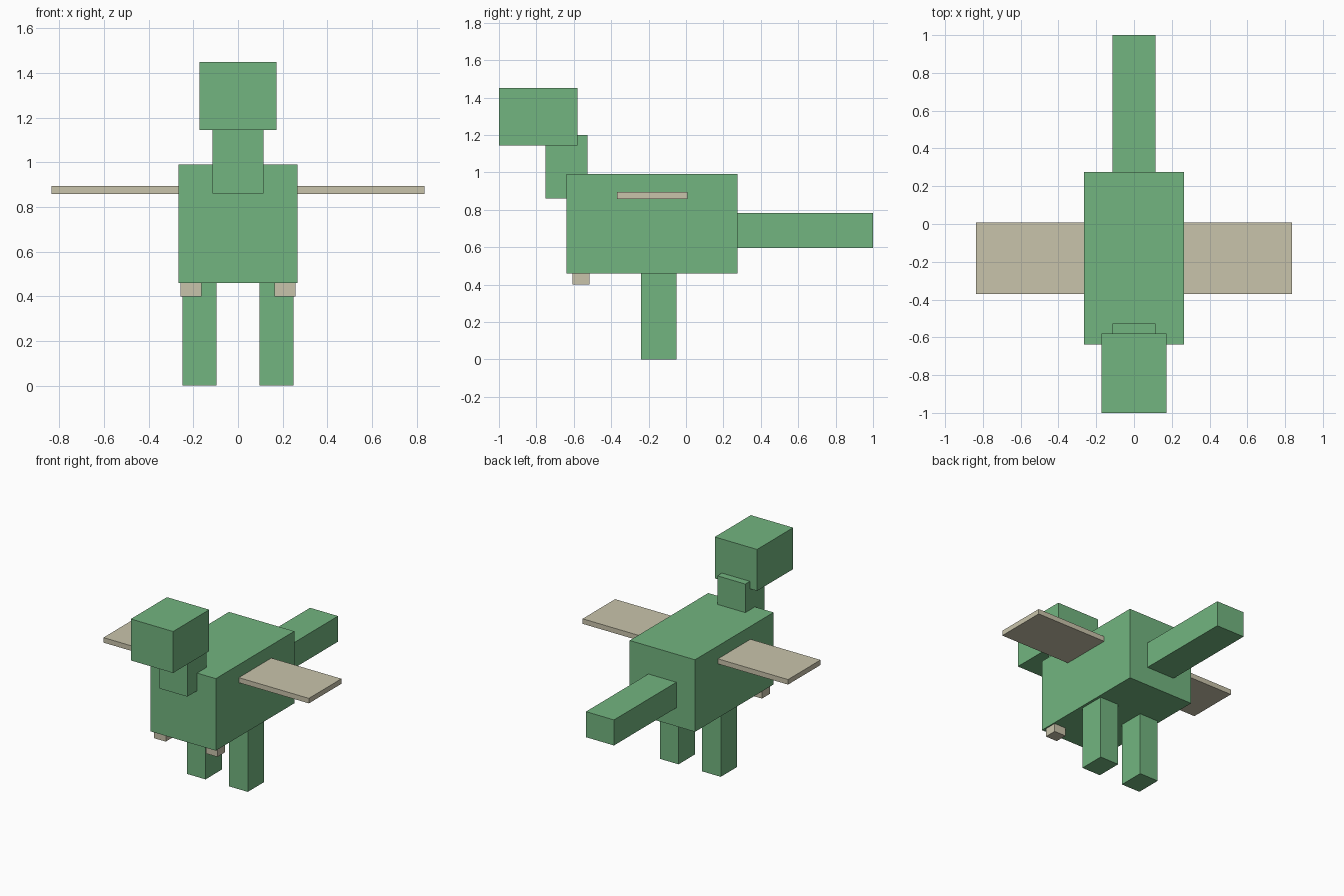
import bpy

default = bpy.data.objects.get("Cube")
if default:
    bpy.data.objects.remove(default, do_unlink=True)


def make_material(name, rgb):
    mat = bpy.data.materials.new(name)
    mat.use_nodes = True
    color = (*rgb, 1.0)
    mat.diffuse_color = color
    mat.node_tree.nodes["Principled BSDF"].inputs["Base Color"].default_value = color
    return mat


green = make_material("leaf green", (0.17, 0.46, 0.215))
tan = make_material("pale tan", (0.584, 0.552, 0.407))


def box(name, mat, xs, ys, zs):
    """Flat-faced box spanning the given (low, high) ranges."""
    spans = (xs, ys, zs)
    bpy.ops.mesh.primitive_cube_add(size=1)
    obj = bpy.context.object
    obj.name = name
    obj.data.name = name
    obj.location = [(lo + hi) / 2 for lo, hi in spans]
    obj.scale = [hi - lo for lo, hi in spans]
    obj.data.materials.append(mat)
    return obj


def box_pair(name, mat, xs, ys, zs):
    """Matching boxes on the model's left (+x) and right (-x)."""
    inner, outer = xs
    box("left_" + name, mat, (inner, outer), ys, zs)
    box("right_" + name, mat, (-outer, -inner), ys, zs)


# Trunk, neck, head and tail
box("body", green, (-0.266, 0.266), (-0.638, 0.275), (0.46, 0.99))
box("neck", green, (-0.114, 0.114), (-0.752, -0.527), (0.86, 1.2))
box("head", green, (-0.172, 0.172), (-1.0, -0.58), (1.145, 1.45))
box("tail", green, (-0.114, 0.114), (0.27, 1.0), (0.596, 0.784))

# Limbs and wings
box_pair("leg", green, (0.096, 0.248), (-0.24, -0.05), (0.0, 0.465))
box_pair("front_claw", tan, (0.163, 0.257), (-0.607, -0.516), (0.40, 0.465))
box_pair("wing", tan, (0.26, 0.836), (-0.37, 0.008), (0.858, 0.895))
